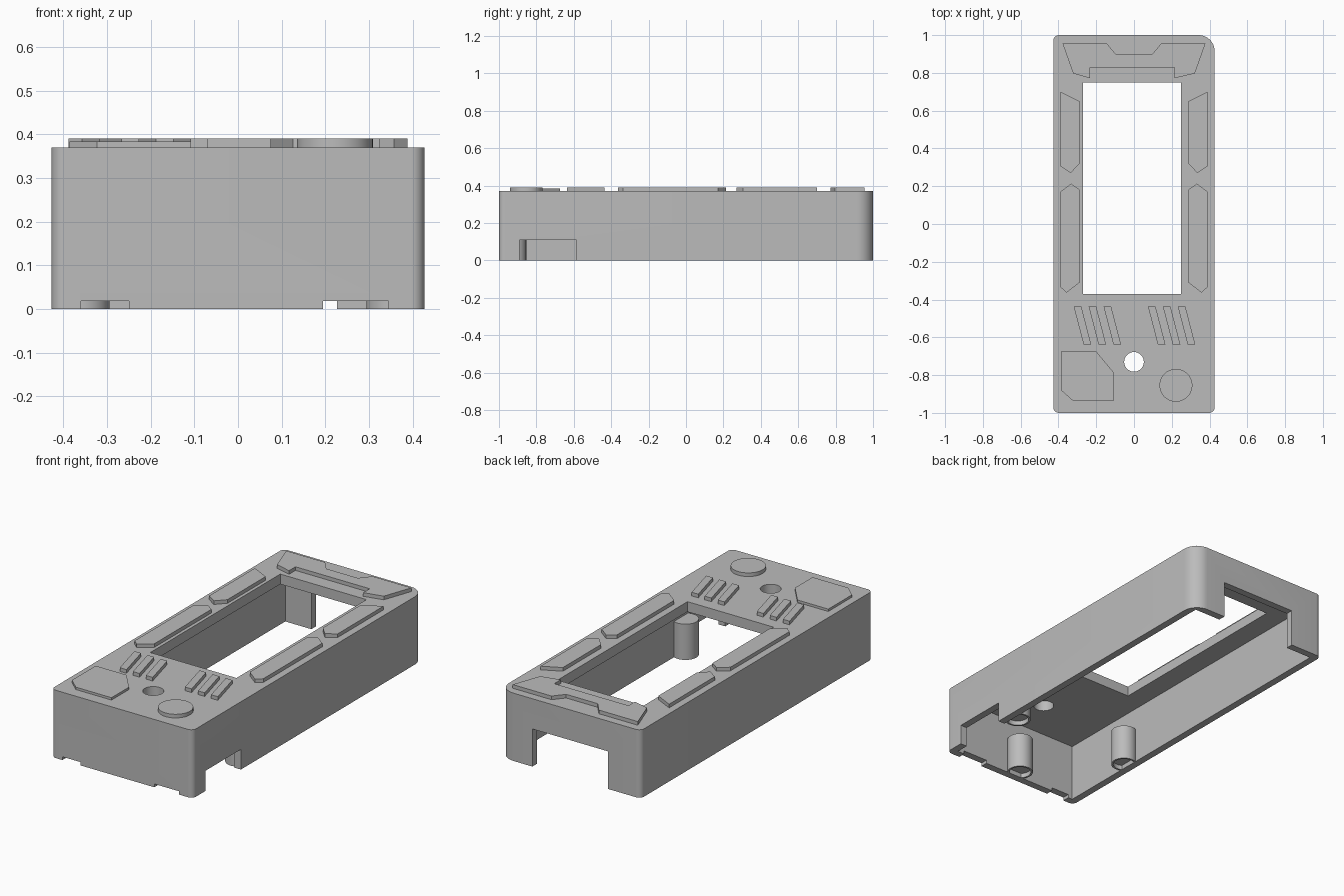
import bpy, bmesh, math

cube = bpy.data.objects.get("Cube")
if cube:
    bpy.data.objects.remove(cube, do_unlink=True)

grey = bpy.data.materials.new("plain_grey")
grey.use_nodes = True
grey.diffuse_color = (0.5, 0.5, 0.5, 1)
grey.node_tree.nodes["Principled BSDF"].inputs["Base Color"].default_value = (0.5, 0.5, 0.5, 1)

W, L, TOP = 0.427, 1.0, 0.37     # half width, half length, height of the top face
WALL, CEILING = 0.04, 0.315


def prism(name, points, z0, z1):
    """Extrude a flat outline from z0 up to z1."""
    bm = bmesh.new()
    face = bm.faces.new([bm.verts.new((x, y, z0)) for x, y in points])
    ext = bmesh.ops.extrude_face_region(bm, geom=[face])
    bmesh.ops.translate(bm, vec=(0, 0, z1 - z0),
                        verts=[v for v in ext["geom"] if isinstance(v, bmesh.types.BMVert)])
    bmesh.ops.recalc_face_normals(bm, faces=bm.faces)
    mesh = bpy.data.meshes.new(name)
    bm.to_mesh(mesh)
    bm.free()
    mesh.materials.append(grey)
    obj = bpy.data.objects.new(name, mesh)
    bpy.context.collection.objects.link(obj)
    return obj


def box(name, x0, x1, y0, y1, z0, z1):
    return prism(name, [(x0, y0), (x1, y0), (x1, y1), (x0, y1)], z0, z1)


def circle(cx, cy, r, n=48):
    return [(cx + r * math.cos(2 * math.pi * i / n), cy + r * math.sin(2 * math.pi * i / n))
            for i in range(n)]


def rounded_rect(hw, hl, radii, n=10):
    """Corners run front-left, front-right, back-right, back-left as seen from the front."""
    pts = []
    for k, (sx, sy) in enumerate([(-1, -1), (1, -1), (1, 1), (-1, 1)]):
        r = radii[k]
        for i in range(n + 1):
            a = math.pi + (k + i / n) * math.pi / 2
            pts.append((sx * (hw - r) + r * math.cos(a), sy * (hl - r) + r * math.sin(a)))
    return pts


def select_only(obj):
    bpy.ops.object.select_all(action="DESELECT")
    obj.select_set(True)
    bpy.context.view_layer.objects.active = obj


def cut(obj, cutter):
    select_only(obj)
    mod = obj.modifiers.new("cut", "BOOLEAN")
    mod.operation, mod.solver, mod.object = "DIFFERENCE", "EXACT", cutter
    bpy.ops.object.modifier_apply(modifier=mod.name)
    bpy.data.objects.remove(cutter, do_unlink=True)


def smooth(obj):
    select_only(obj)
    bpy.ops.object.shade_smooth_by_angle(angle=math.radians(30))


# Hollow case, open underneath
case = prism("case_shell", rounded_rect(W, L, (0.03, 0.03, 0.085, 0.03)), 0, TOP)
cut(case, box("cavity", WALL - W, W - WALL, WALL - L, L - WALL, -0.1, CEILING))
cut(case, box("window", -0.27, 0.25, -0.37, 0.75, 0.2, 0.5))
cut(case, prism("button_hole", circle(0, -0.73, 0.052), 0.2, 0.5))
cut(case, box("back_opening", -0.23, 0.227, 0.9, 1.1, -0.1, 0.205))
cut(case, box("side_opening", 0.35, 0.5, -0.89, -0.585, -0.1, 0.11))
for x0, x1 in ((-0.36, -0.25), (0.195, 0.345)):
    cut(case, box("front_slot", x0, x1, -1.1, -0.9, -0.1, 0.018))
smooth(case)

# Inner posts with a shallow recess in the foot
for name, x, y in (("left_post", 0.36, -0.51), ("right_post", -0.36, -0.51), ("front_post", 0, -0.92)):
    post = prism(name, circle(x, y, 0.066), 0, 0.195)
    cut(post, prism("recess", circle(x, y, 0.056), -0.1, 0.025))
    smooth(post)

# Raised plates along both sides of the window
upper = [(0.388, 0.70), (0.288, 0.65), (0.288, 0.32), (0.335, 0.27), (0.388, 0.305)]
lower = [(0.333, 0.214), (0.288, 0.182), (0.288, -0.31), (0.357, -0.363), (0.388, -0.336), (0.388, 0.172)]
for side, s in (("left", 1), ("right", -1)):
    for part, pts in (("upper", upper), ("lower", lower)):
        prism(f"{side}_{part}_plate", [(s * x, y) for x, y in pts], TOP - 0.01, 0.39)

# Back plate, mirrored about its middle
half = [(0.095, 0.897), (0.143, 0.955), (0.378, 0.955), (0.322, 0.797), (0.215, 0.772), (0.215, 0.828)]
left_half = [(-x if x != 0.215 else -0.233, y) for x, y in reversed(half)]
prism("back_plate", half + left_half, TOP - 0.01, 0.39)

# Slanted ribs
for side, start in (("right", -0.319), ("left", 0.074)):
    for i in range(3):
        x = start + 0.079 * i
        prism(f"{side}_rib_{i + 1}",
              [(x, -0.437), (x + 0.04, -0.437), (x + 0.092, -0.637), (x + 0.052, -0.637)],
              TOP - 0.01, 0.39)

# Front corner plate and round disc
prism("front_corner_plate",
      [(-0.386, -0.675), (-0.2, -0.675), (-0.108, -0.785), (-0.108, -0.936), (-0.323, -0.936), (-0.386, -0.88)],
      TOP - 0.01, 0.383)
smooth(prism("round_disc", circle(0.222, -0.854, 0.087), TOP - 0.01, 0.39))
